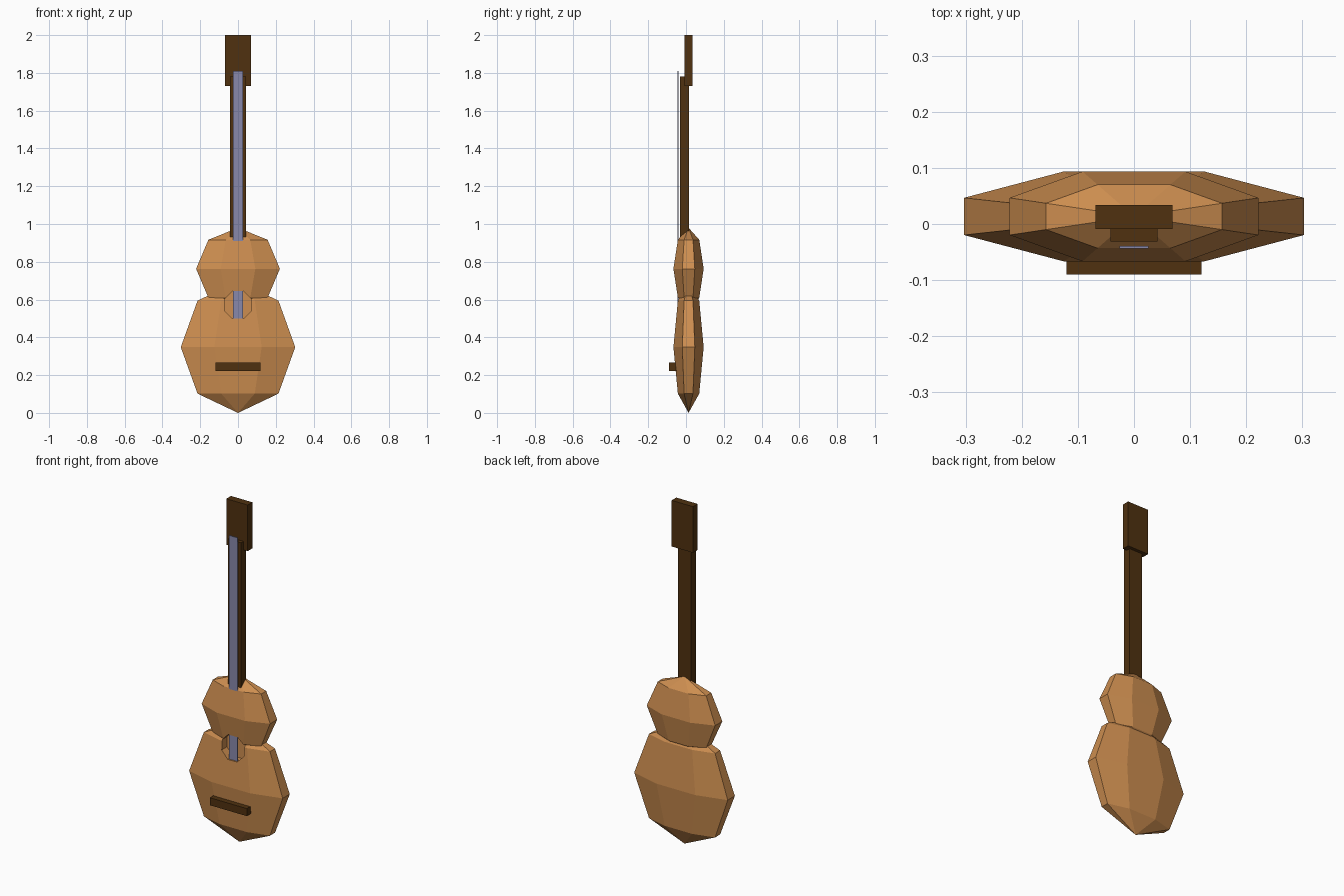
import bpy, bmesh, math
from mathutils import Matrix, Vector

cube = bpy.data.objects.get("Cube")
if cube:
    bpy.data.objects.remove(cube, do_unlink=True)


def material(name, rgb):
    mat = bpy.data.materials.new(name)
    mat.use_nodes = True
    mat.diffuse_color = (*rgb, 1)
    mat.node_tree.nodes["Principled BSDF"].inputs["Base Color"].default_value = (*rgb, 1)
    return mat


honey_wood = material("honey_wood", (0.61, 0.27, 0.08))
dark_wood = material("dark_wood", (0.08, 0.031, 0.005))
string_steel = material("string_steel", (0.25, 0.25, 0.41))

EIGHTH_TURN = Matrix.Rotation(math.pi / 8, 4, "Z")


def add_object(name, bm, mat):
    mesh = bpy.data.meshes.new(name)
    bm.to_mesh(mesh)
    bm.free()
    mesh.materials.append(mat)
    obj = bpy.data.objects.new(name, mesh)
    bpy.context.scene.collection.objects.link(obj)
    return obj


def box(name, low, high, mat):
    low, high = Vector(low), Vector(high)
    bm = bmesh.new()
    place = Matrix.Translation((low + high) / 2) @ Matrix.Diagonal((*(high - low), 1))
    bmesh.ops.create_cube(bm, size=1, matrix=place)
    return add_object(name, bm, mat)


def bout(name, z, radii):
    """Flattened eight-sided sphere, with flat sides towards front and back."""
    bm = bmesh.new()
    place = Matrix.Translation((0, 0.0135, z)) @ Matrix.Diagonal((*radii, 1)) @ EIGHTH_TURN
    bmesh.ops.create_uvsphere(bm, u_segments=8, v_segments=4, radius=1, matrix=place)
    return add_object(name, bm, mat=honey_wood)


# Body
lower_bout = bout("lower_bout", 0.348, (0.328, 0.0866, 0.348))
upper_bout = bout("upper_bout", 0.763, (0.24, 0.0866, 0.217))

# Sound hole, cut into both halves of the body
bm = bmesh.new()
bmesh.ops.create_cone(bm, cap_ends=True, segments=8, radius1=0.078, radius2=0.078, depth=0.2,
                      matrix=Matrix.Translation((0, -0.1, 0.572))
                      @ Matrix.Rotation(math.pi / 2, 4, "X") @ EIGHTH_TURN)
cutter = add_object("sound_hole_cutter", bm, honey_wood)
cutter.hide_render = True
cutter.hide_set(True)
cutter.display_type = "WIRE"
for half in (lower_bout, upper_bout):
    cut = half.modifiers.new("sound_hole", "BOOLEAN")
    cut.operation = "DIFFERENCE"
    cut.solver = "EXACT"
    cut.object = cutter

# Neck, headstock and bridge
box("neck", (-0.042, -0.031, 0.85), (0.042, 0.015, 1.78), dark_wood)
box("headstock", (-0.069, -0.009, 1.73), (0.069, 0.034, 2.0), dark_wood)
box("bridge", (-0.12, -0.09, 0.222), (0.12, -0.05, 0.266), dark_wood)

# Strings, as one flat band
box("strings", (-0.026, -0.044, 0.3), (0.026, -0.039, 1.81), string_steel)
